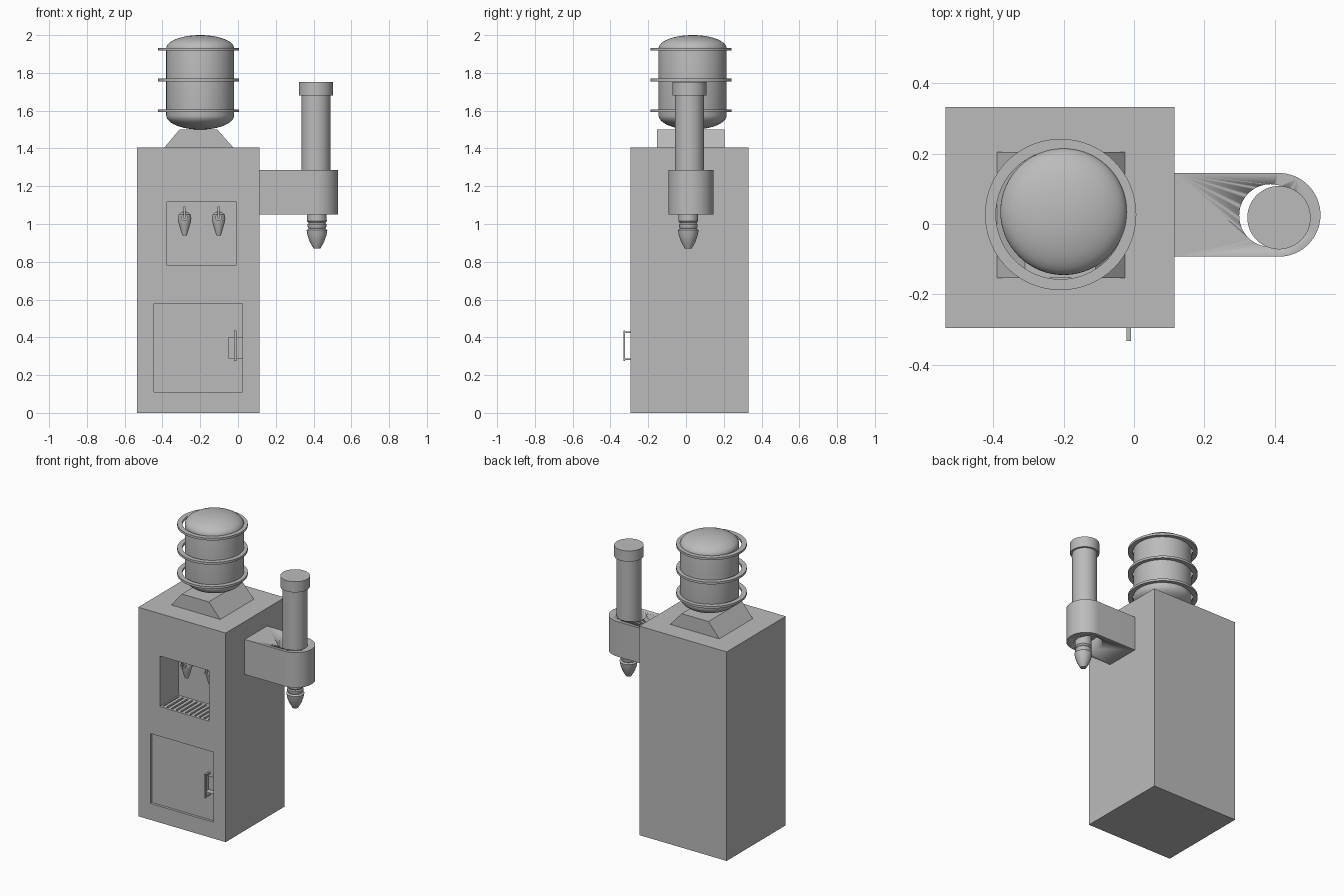
import bpy, bmesh, math
from mathutils import Matrix, Vector

if "Cube" in bpy.data.objects:
    bpy.data.objects.remove(bpy.data.objects["Cube"])

grey = bpy.data.materials.new("light grey")
grey.diffuse_color = (0.5, 0.5, 0.5, 1)
grey.use_nodes = True
grey.node_tree.nodes["Principled BSDF"].inputs["Base Color"].default_value = grey.diffuse_color


def finish(name, bm, smooth=False):
    bmesh.ops.recalc_face_normals(bm, faces=bm.faces)
    me = bpy.data.meshes.new(name)
    bm.to_mesh(me)
    bm.free()
    me.materials.append(grey)
    ob = bpy.data.objects.new(name, me)
    bpy.context.collection.objects.link(ob)
    bpy.ops.object.select_all(action='DESELECT')
    bpy.context.view_layer.objects.active = ob
    ob.select_set(True)
    if smooth:
        bpy.ops.object.shade_smooth_by_angle(angle=math.radians(35))
    return ob


def add_box(bm, x, y, z):
    m = Matrix.LocRotScale(
        Vector(((x[0] + x[1]) / 2, (y[0] + y[1]) / 2, (z[0] + z[1]) / 2)), None,
        Vector((x[1] - x[0], y[1] - y[0], z[1] - z[0])))
    bmesh.ops.create_cube(bm, size=1, matrix=m)


def box(name, x, y, z):
    bm = bmesh.new()
    add_box(bm, x, y, z)
    return finish(name, bm)


def prism(name, outline, to3d, depth):
    """Extrude a closed 2D outline along a vector."""
    bm = bmesh.new()
    face = bm.faces.new([bm.verts.new(to3d(*p)) for p in outline])
    ext = bmesh.ops.extrude_face_region(bm, geom=[face])
    moved = [g for g in ext["geom"] if isinstance(g, bmesh.types.BMVert)]
    bmesh.ops.translate(bm, verts=moved, vec=depth)
    return finish(name, bm, True)


def lathe(name, cx, cy, profile, closed=False, n=64):
    """Spin an (r, z) profile round a vertical axis."""
    bm = bmesh.new()
    pts = [bm.verts.new((r, 0, z)) for r, z in profile]
    edges = [bm.edges.new(p) for p in zip(pts, pts[1:])]
    if closed:
        edges.append(bm.edges.new((pts[-1], pts[0])))
    bmesh.ops.spin(bm, geom=pts + edges, cent=(0, 0, 0), axis=(0, 0, 1),
                   angle=math.tau, steps=n, use_duplicate=False)
    bmesh.ops.remove_doubles(bm, verts=bm.verts, dist=1e-5)
    bmesh.ops.translate(bm, verts=bm.verts, vec=(cx, cy, 0))
    return finish(name, bm, True)


def cut(target, cutter):
    mod = target.modifiers.new("cut", 'BOOLEAN')
    mod.operation, mod.solver, mod.object = 'DIFFERENCE', 'EXACT', cutter
    bpy.context.view_layer.objects.active = target
    bpy.ops.object.modifier_apply(modifier=mod.name)
    bpy.data.objects.remove(cutter)


# Cabinet with serving niche, drip tray, sunken door and grip pocket
FRONT = -0.295
cabinet = box("cabinet", (-0.535, 0.115), (FRONT, 0.332), (0, 1.405))
cut(cabinet, box("niche_cutter", (-0.375, -0.01), (-0.4, -0.095), (0.78, 1.12)))
cut(cabinet, box("tray_cutter", (-0.365, -0.02), (-0.28, -0.11), (0.755, 0.85)))
cut(cabinet, box("door_cutter", (-0.445, 0.025), (-0.4, -0.278), (0.11, 0.58)))
cut(cabinet, box("grip_cutter", (-0.05, 0.0245), (-0.4, -0.24), (0.29, 0.40)))

# Drip grate slats
bm = bmesh.new()
SLATS = 10
pitch = 0.345 / SLATS
for i in range(SLATS):
    x = -0.365 + pitch * (i + 0.2)
    add_box(bm, (x, x + pitch * 0.6), (-0.28, -0.11), (0.765, 0.78))
finish("drip_grate", bm)

# Door handle: upright bar on two prongs
bm = bmesh.new()
add_box(bm, (-0.021, -0.009), (-0.332, -0.324), (0.275, 0.435))
for z in (0.279, 0.423):
    add_box(bm, (-0.021, -0.009), (-0.326, -0.277), (z, z + 0.008))
finish("door_handle", bm)

# Pair of taps inside the niche
for side, x in (("left", -0.283), ("right", -0.103)):
    lathe(side + "_tap_spout", x, -0.14,
          [(0, 0.94), (0.012, 0.94), (0.02, 0.965), (0.033, 1.01), (0.036, 1.03),
           (0.032, 1.05), (0.018, 1.063), (0, 1.067)], n=32)
    ring = [(0.018 * math.cos(a * math.tau / 24), 0.018 * math.sin(a * math.tau / 24))
            for a in range(24)]
    prism(side + "_tap_stem", ring, lambda u, v, x=x: (x + u, -0.182, 1.035 + v),
          (0, 0.09, 0))
    box(side + "_tap_lever", (x - 0.005, x + 0.005), (-0.19, -0.18), (1.03, 1.092))

# Sloped pedestal under the tank
prism("tank_pedestal", [(-0.39, 1.405), (-0.025, 1.405), (-0.11, 1.5), (-0.31, 1.5)],
      lambda u, v: (u, -0.153, v), (0, 0.357, 0))

# Domed tank
STEPS = 12
arc = [i * math.pi / 2 / STEPS for i in range(STEPS + 1)]
R = 0.18
lower = [(R * math.sin(a), 1.575 - 0.075 * math.cos(a)) for a in arc]
upper = [(R * math.cos(a), 1.93 + 0.07 * math.sin(a)) for a in arc]
lower[0], upper[-1] = (0, 1.5), (0, 2.0)
lathe("tank", -0.2, 0.035, lower + upper)

# Flat hoops round the tank
for i, z in enumerate((1.592, 1.755, 1.918)):
    lathe(f"tank_hoop_{i + 1}", -0.2085, 0.027,
          [(0.184, z), (0.215, z), (0.215, z + 0.015), (0.184, z + 0.015)], closed=True)

# Side arm with rounded end and a through hole
CX, CY, AR = 0.411, 0.026, 0.119
outline = [(0.115, CY - AR)]
for i in range(33):
    a = -math.pi / 2 + math.pi * i / 32
    outline.append((CX + AR * math.cos(a), CY + AR * math.sin(a)))
outline.append((0.115, CY + AR))
arm = prism("side_arm", outline, lambda u, v: (u, v, 1.05), (0, 0, 0.235))
cut(arm, lathe("hole_cutter", 0.388, 0.024,
               [(0, 1.0), (0.089, 1.0), (0.089, 1.35), (0, 1.35)]))

# Upright tube with cap, and nozzle hanging below the arm
TX, TY = 0.412, 0.018
lathe("tube", TX, TY, [(0, 1.10), (0.077, 1.10), (0.077, 1.70), (0, 1.70)])
lathe("tube_cap", TX, TY, [(0, 1.68), (0.09, 1.68), (0.09, 1.752), (0, 1.752)])
lathe("nozzle", TX + 0.006, TY - 0.006,
      [(0, 1.11), (0.05, 1.11), (0.052, 1.015), (0.044, 1.005), (0.05, 0.998),
       (0.05, 0.985), (0.044, 0.975), (0.055, 0.968), (0.05, 0.94), (0.038, 0.905),
       (0.018, 0.87), (0, 0.87)], n=48)
